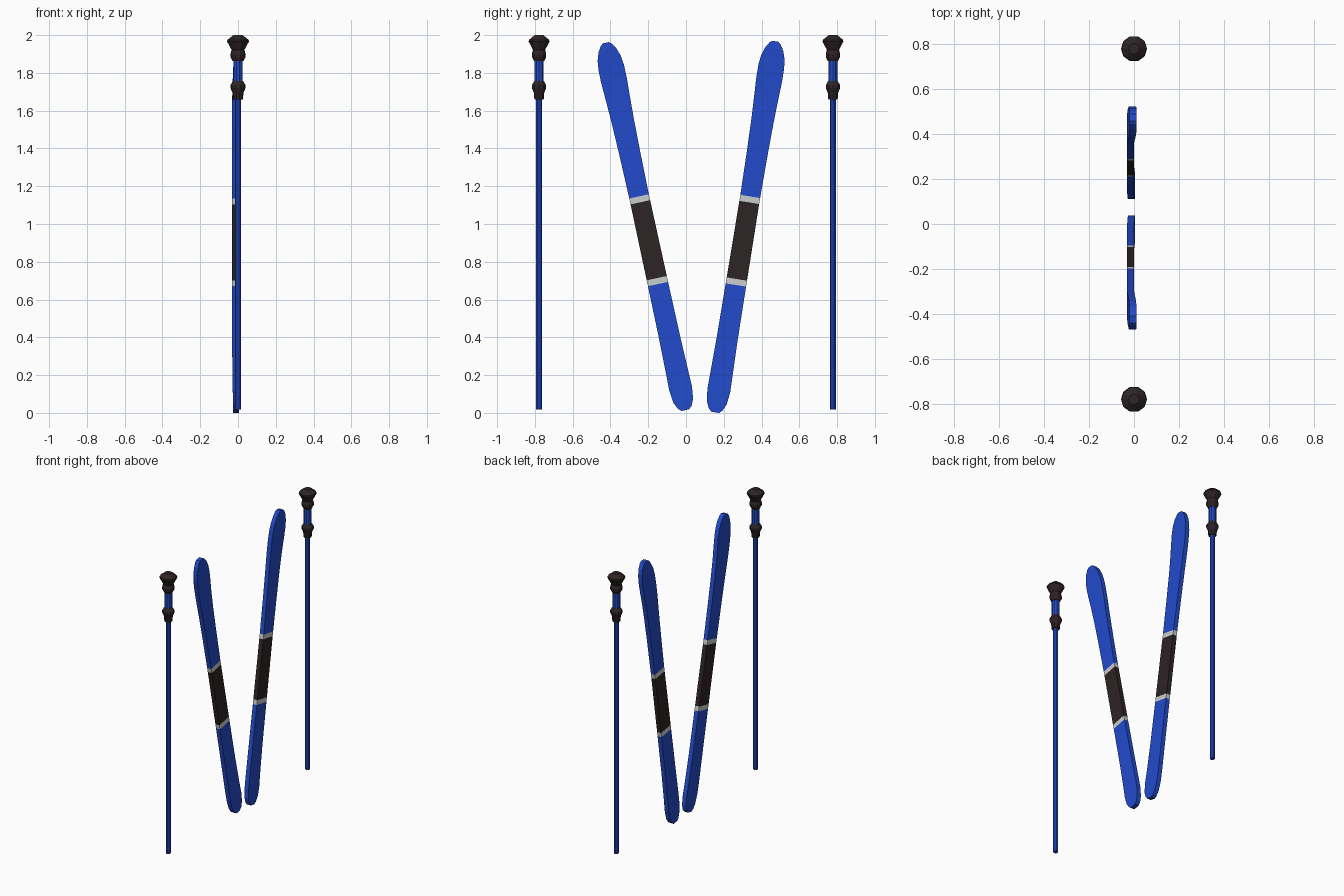
import bpy, bmesh, math
from mathutils import Matrix, Vector

cube = bpy.data.objects.get("Cube")
if cube:
    bpy.data.objects.remove(cube, do_unlink=True)


def material(name, rgb):
    m = bpy.data.materials.new(name)
    m.use_nodes = True
    m.diffuse_color = (*rgb, 1)
    m.node_tree.nodes["Principled BSDF"].inputs["Base Color"].default_value = (*rgb, 1)
    return m


BLUE = material("ski_blue", (0.016, 0.07, 0.6))
DARK = material("dark_brown", (0.027, 0.018, 0.018))
WHITE = material("off_white", (0.6, 0.62, 0.62))


def finish(name, bm, mats, matrix):
    bmesh.ops.recalc_face_normals(bm, faces=bm.faces)
    mesh = bpy.data.meshes.new(name)
    bm.to_mesh(mesh)
    bm.free()
    for m in mats:
        mesh.materials.append(m)
    ob = bpy.data.objects.new(name, mesh)
    ob.matrix_world = matrix
    bpy.context.collection.objects.link(ob)
    return ob


def loft(bm, rings):
    """Bridge rings of points and cap both ends."""
    loops = [[bm.verts.new(p) for p in ring] for ring in rings]
    n = len(loops[0])
    for a, b in zip(loops, loops[1:]):
        for i in range(n):
            j = (i + 1) % n
            bm.faces.new((a[i], a[j], b[j], b[i]))
    bm.faces.new(loops[0])
    bm.faces.new(loops[-1])


# Ski outline: (distance along from the middle, half width)
OUTLINE = [(-0.995, 0.02), (-0.98, 0.037), (-0.945, 0.053), (-0.88, 0.061),
           (-0.8, 0.0595), (-0.6, 0.056), (-0.312, 0.0545), (-0.28, 0.0545),
           (0.131, 0.053), (0.163, 0.053), (0.4, 0.056), (0.58, 0.06),
           (0.7, 0.065), (0.79, 0.069), (0.86, 0.069), (0.91, 0.063),
           (0.955, 0.048), (0.985, 0.029), (0.995, 0.016)]


def bend(t):
    tip = min(max((t - 0.66) / 0.3, 0), 1)
    tail = min(max((-t - 0.75) / 0.2, 0), 1)
    return 0.012 * tip ** 1.5 + 0.005 * tail


def ski(name, y, z, tilt):
    bm = bmesh.new()
    rings = []
    for t, w in OUTLINE:
        b = bend(t)
        rings.append([(b - 0.031, -w, t), (b, -w, t), (b, w, t), (b - 0.031, w, t)])
    loft(bm, rings)
    # Dark binding area edged by two pale stripes
    for f in bm.faces:
        t = f.calc_center_median().z
        if -0.28 < t < 0.131:
            f.material_index = 1
        elif -0.312 < t < 0.163:
            f.material_index = 2
    place = Matrix.Translation((0, y, z)) @ Matrix.Rotation(math.radians(tilt), 4, "X")
    finish(name, bm, (BLUE, DARK, WHITE), place)


def turned(name, profile, mat, y):
    """Ten-sided turned part from (radius, height) points."""
    bm = bmesh.new()
    angles = [math.tau * i / 10 for i in range(10)]
    loft(bm, [[(r * math.cos(a), r * math.sin(a), z) for a in angles] for r, z in profile])
    finish(name, bm, (mat,), Matrix.Translation(Vector((0, y, 0))))


ski("front_ski", -0.214, 0.987, 12.2)
ski("back_ski", 0.314, 0.985, -9.2)

# Poles: shaft, sleeve, lower collar and knobbed grip
for side, y in (("front", -0.778), ("back", 0.778)):
    turned(side + "_pole_shaft", [(0.016, 0.017), (0.016, 1.68)], BLUE, y)
    turned(side + "_pole_sleeve", [(0.025, 1.72), (0.025, 1.88)], BLUE, y)
    turned(side + "_pole_collar", [(0.026, 1.66), (0.029, 1.695), (0.04, 1.72),
                                   (0.04, 1.735), (0.026, 1.758)], DARK, y)
    turned(side + "_pole_grip", [(0.028, 1.862), (0.04, 1.885), (0.04, 1.9),
                                 (0.034, 1.922), (0.058, 1.966), (0.056, 1.975),
                                 (0.024, 2.0)], DARK, y)
